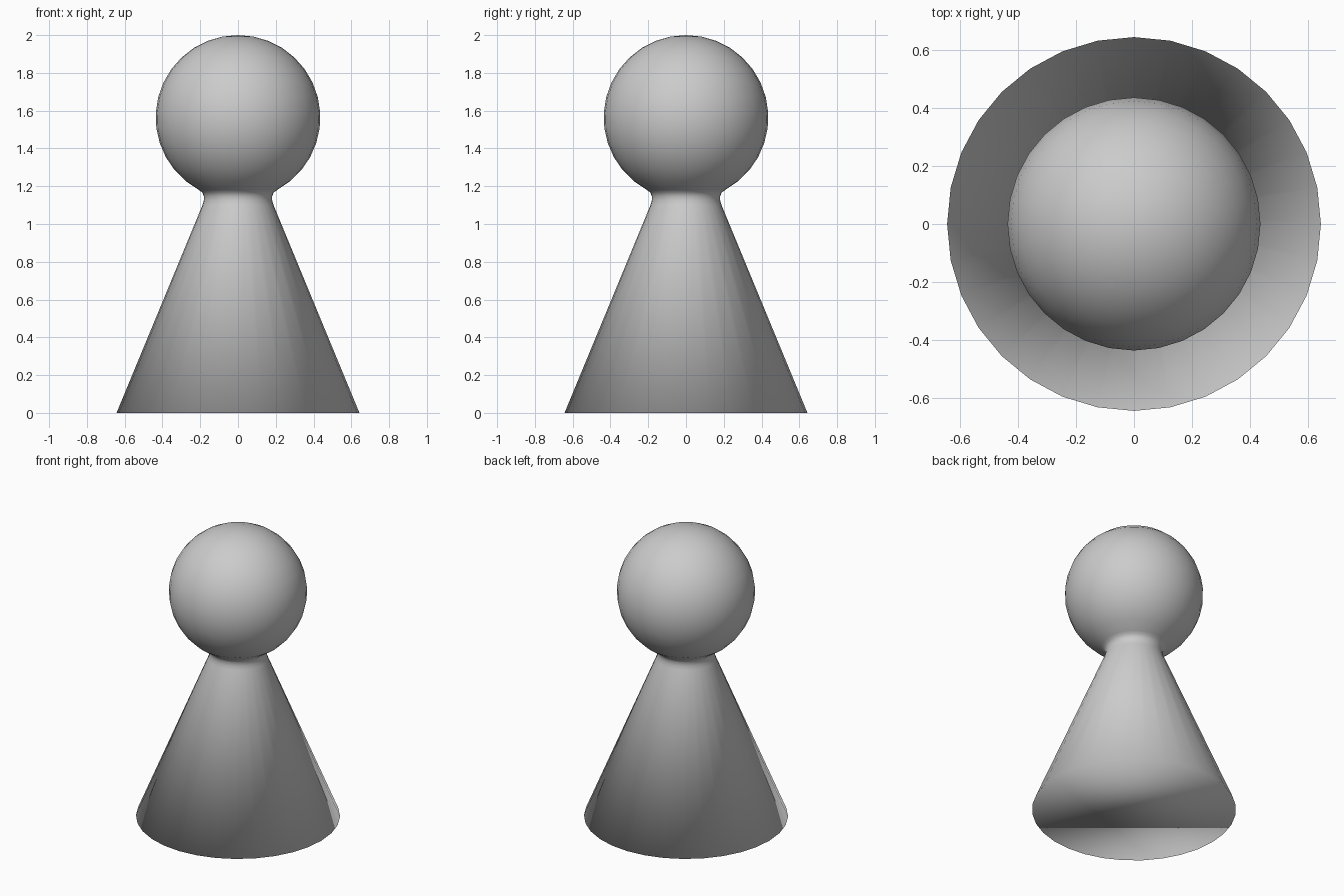
import bpy, bmesh
from math import sin, cos, pi, atan2

if "Cube" in bpy.data.objects:
    bpy.data.objects.remove(bpy.data.objects["Cube"])

SIDES = 32
HEAD_R, HEAD_Z = 0.436, 1.564

# Profile (radius, height): flared body, narrow neck fillet, ball head
profile = [(0.643, 0.0), (0.188, 1.10), (0.181, 1.125), (0.181, 1.148), (0.19, 1.168)]
start = atan2(1.181 - HEAD_Z, 0.209)
RINGS = 14
for i in range(RINGS):
    a = start + (pi / 2 - start) * i / RINGS
    profile.append((HEAD_R * cos(a), HEAD_Z + HEAD_R * sin(a)))

# Lathe the profile into rings of vertices
bm = bmesh.new()
rings = [[bm.verts.new((r * cos(2 * pi * k / SIDES), r * sin(2 * pi * k / SIDES), z))
          for k in range(SIDES)] for r, z in profile]
for lo, hi in zip(rings, rings[1:]):
    for k in range(SIDES):
        n = (k + 1) % SIDES
        bm.faces.new((lo[k], lo[n], hi[n], hi[k]))

# Close the crown with a fan and the base with one flat face
crown = bm.verts.new((0, 0, HEAD_Z + HEAD_R))
for k in range(SIDES):
    bm.faces.new((rings[-1][k], rings[-1][(k + 1) % SIDES], crown))
bm.faces.new(rings[0][::-1])

# Smooth shading everywhere, including over the base rim
for f in bm.faces:
    f.smooth = True
mesh = bpy.data.meshes.new("pawn")
bm.to_mesh(mesh)
bm.free()
bpy.context.collection.objects.link(bpy.data.objects.new("pawn", mesh))
